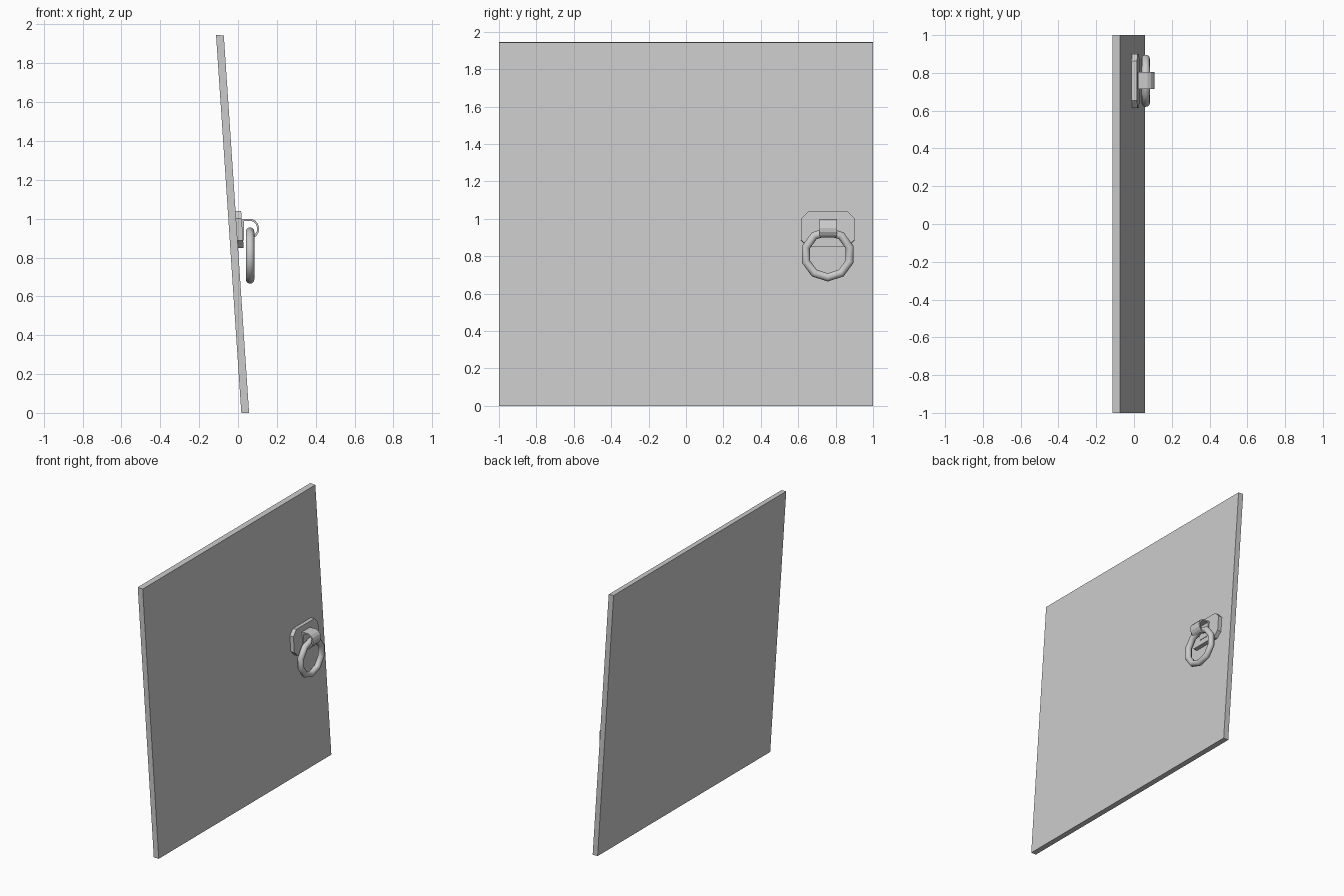
import bpy, bmesh
from math import radians, sin, cos, pi
from mathutils import Vector

if "Cube" in bpy.data.objects:
    bpy.data.objects.remove(bpy.data.objects["Cube"])

SLOPE = 0.0672  # lean of the panel: x lost per unit of height


def new_object(name, bm):
    bmesh.ops.recalc_face_normals(bm, faces=bm.faces)
    mesh = bpy.data.meshes.new(name)
    bm.to_mesh(mesh)
    bm.free()
    obj = bpy.data.objects.new(name, mesh)
    bpy.context.collection.objects.link(obj)
    return obj


def extrude_profile(name, points, offset):
    """Fill a closed outline and extrude it along an offset."""
    bm = bmesh.new()
    face = bm.faces.new([bm.verts.new(p) for p in points])
    geom = bmesh.ops.extrude_face_region(bm, geom=[face], use_keep_orig=True)["geom"]
    moved = [g for g in geom if isinstance(g, bmesh.types.BMVert)]
    bmesh.ops.translate(bm, verts=moved, vec=offset)
    return new_object(name, bm)


def smooth(obj, degrees):
    bpy.ops.object.select_all(action='DESELECT')
    obj.select_set(True)
    bpy.context.view_layer.objects.active = obj
    bpy.ops.object.shade_smooth_by_angle(angle=radians(degrees))


# Leaning square panel
extrude_profile("door_panel",
                [(0.017, -1, 0), (0.057, -1, 0),
                 (-0.073, -1, 1.943), (-0.113, -1, 1.946)], (0, 2, 0))

# Backing plate with cut corners, parallel to the panel
CY, CZ, HY, HZ, CUT = 0.758, 0.943, 0.143, 0.095, 0.038
outline = [(HY - CUT, HZ), (HY, HZ - CUT), (HY, CUT - HZ), (HY - CUT, -HZ),
           (CUT - HY, -HZ), (-HY, CUT - HZ), (-HY, HZ - CUT), (CUT - HY, HZ)]
extrude_profile("backing_plate",
                [(0.053 - SLOPE * (CZ + z), CY + y, CZ + z) for y, z in outline],
                (0.033, 0, 0.002))

# Bent strap: flat flange, then a curl round the ring
path = [Vector(p) for p in [(0.025, 0.888), (0.025, 0.994), (0.070, 0.994)]]
path += [Vector((0.062 + 0.042 * cos(a), 0.948 + 0.046 * sin(a)))
         for a in [radians(d) for d in (55, 30, 5, -20, -45, -70)]]
T = 0.010
bm = bmesh.new()
rows = []
for i, p in enumerate(path):
    d0 = (p - path[max(i - 1, 0)]).normalized()
    d1 = (path[min(i + 1, len(path) - 1)] - p).normalized()
    d = (d0 + d1).normalized()
    side = d1 if i == 0 else d0
    n = Vector((-d.y, d.x)) * (T / 2 / max(d.dot(side), 0.5))
    rows.append([bm.verts.new((q.x, y, q.y)) for q, y in
                 ((p + n, 0.714), (p + n, 0.806), (p - n, 0.806), (p - n, 0.714))])
for a, b in zip(rows, rows[1:]):
    for k in range(4):
        bm.faces.new((a[k], a[(k + 1) % 4], b[(k + 1) % 4], b[k]))
bm.faces.new(rows[0])
bm.faces.new(rows[-1])
new_object("ring_strap", bm)

# Ten-sided pull ring hanging in the strap
bpy.ops.mesh.primitive_torus_add(major_segments=10, minor_segments=12,
                                 major_radius=0.123, minor_radius=0.022)
ring = bpy.context.object
ring.name = "pull_ring"
ring.rotation_euler = (0, pi / 2, 0)
ring.location = (0.062, 0.758, 0.81)
smooth(ring, 40)
